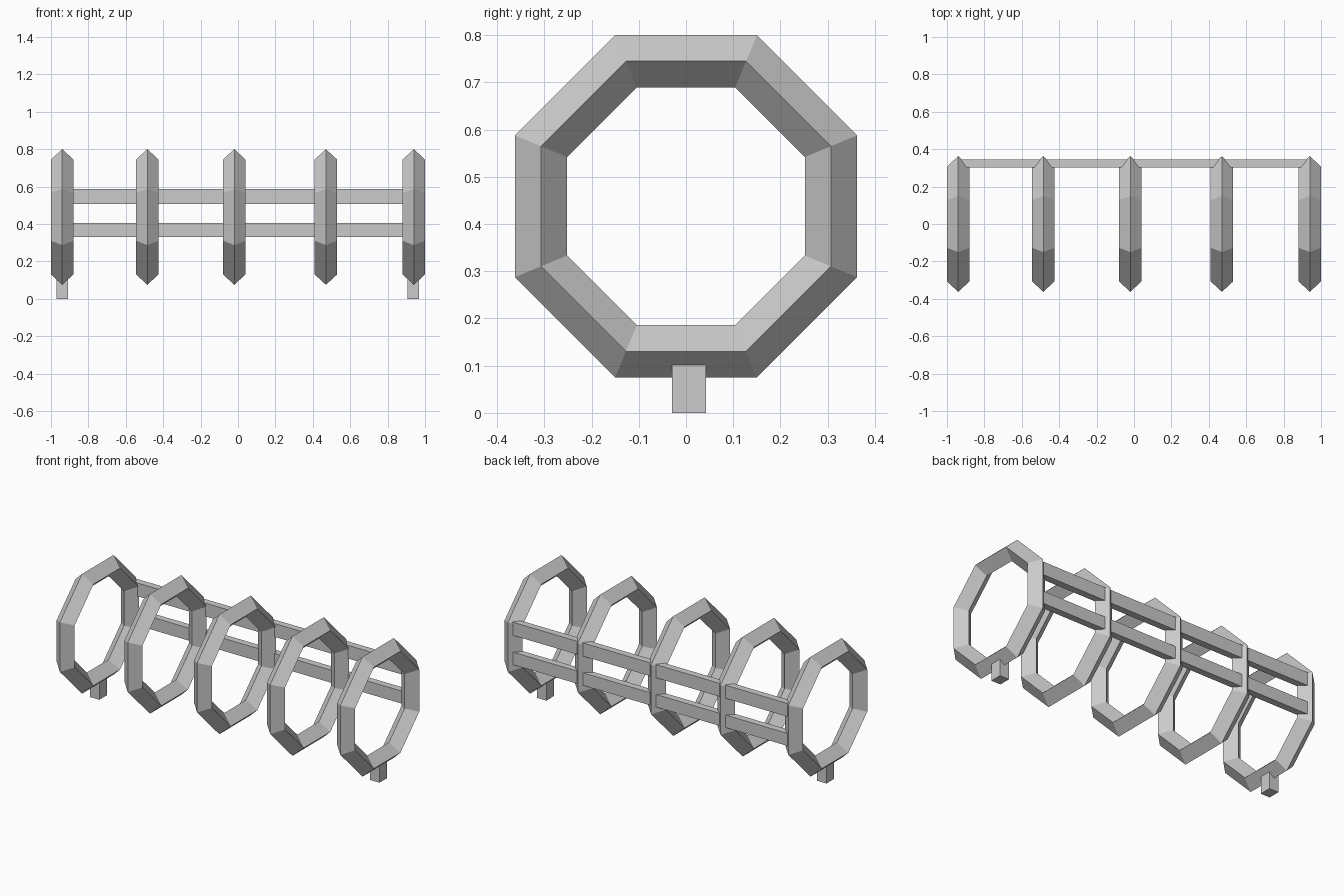
import bpy
from math import pi

if "Cube" in bpy.data.objects:
    bpy.data.objects.remove(bpy.data.objects["Cube"])

RING_Z = 0.4375


def box(name, lo, hi):
    """Axis-aligned box between two corners."""
    centre = [(a + b) / 2 for a, b in zip(lo, hi)]
    bpy.ops.mesh.primitive_cube_add(size=1, location=centre)
    ob = bpy.context.object
    ob.name = name
    ob.scale = [b - a for a, b in zip(lo, hi)]
    bpy.ops.object.transform_apply(location=False, rotation=False, scale=True)
    return ob


# Octagonal rings with a diamond cross-section, spaced along x
for i, x in enumerate((-0.94, -0.485, -0.02, 0.47, 0.94)):
    bpy.ops.mesh.primitive_torus_add(
        major_segments=8, minor_segments=4,
        major_radius=0.3325, minor_radius=0.06)
    ring = bpy.context.object
    ring.name = f"ring_{i + 1}"
    # Turn a flat side down, then stand the ring up facing x
    ring.rotation_euler = (0, 0, pi / 8)
    bpy.ops.object.transform_apply(location=False, rotation=True, scale=False)
    ring.rotation_euler = (0, pi / 2, 0)
    ring.location = (x, 0, RING_Z)

# Two rails joining the rings along the back
for name, z0, z1 in (("upper_rail", 0.507, 0.587), ("lower_rail", 0.33, 0.406)):
    box(name, (-0.94, 0.302, z0), (0.94, 0.344, z1))

# Short feet under the two end rings
for name, x in (("left_foot", -0.94), ("right_foot", 0.938)):
    box(name, (x - 0.031, -0.03, 0), (x + 0.031, 0.042, 0.13))
